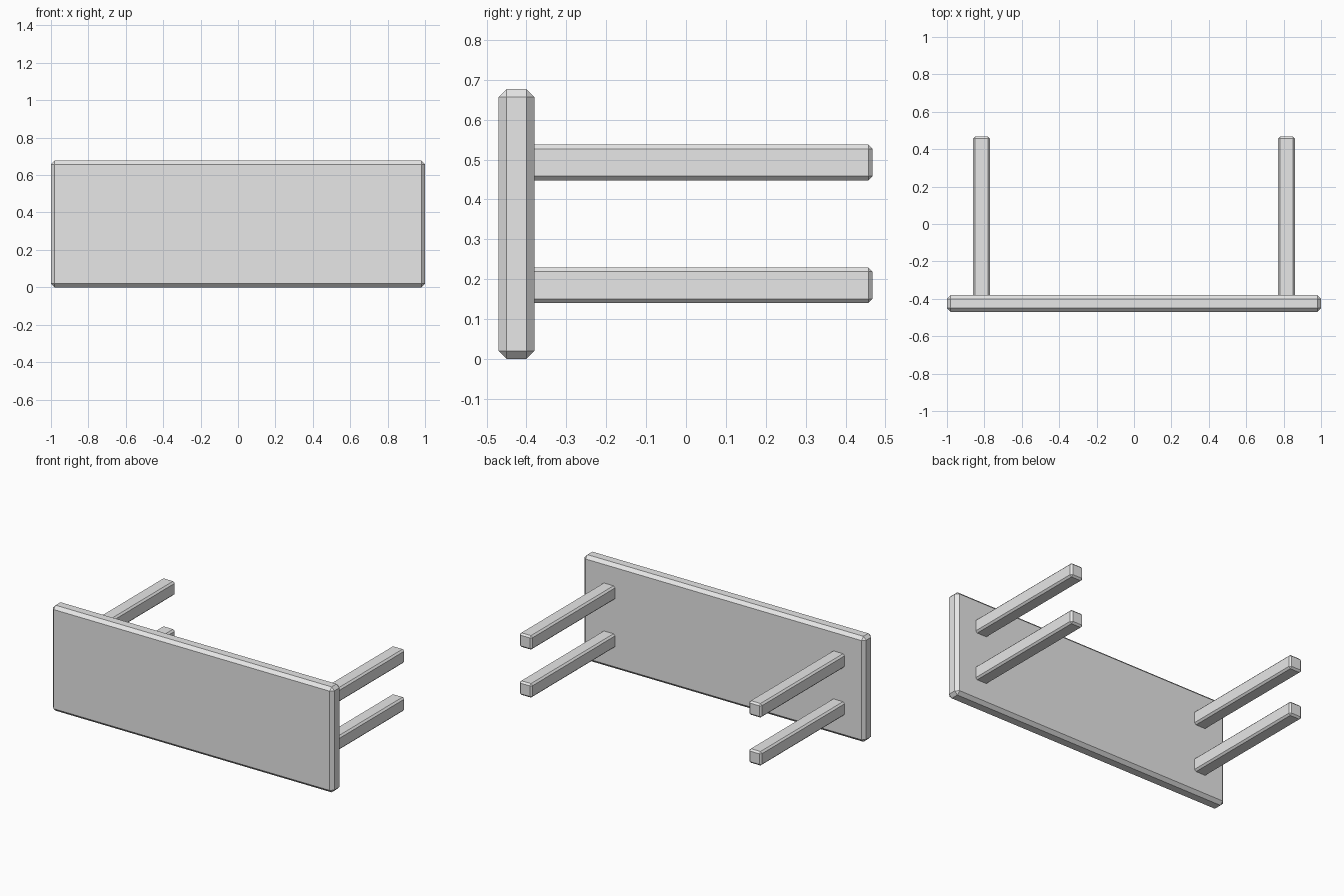
import bpy
import bmesh
from mathutils import Vector

cube = bpy.data.objects.get("Cube")
if cube:
    bpy.data.objects.remove(cube, do_unlink=True)

grey = bpy.data.materials.new("plain_grey")
grey.use_nodes = True
colour = (0.8, 0.8, 0.8, 1)
grey.diffuse_color = colour
grey.node_tree.nodes["Principled BSDF"].inputs["Base Color"].default_value = colour


def chamfered_box(name, low, high, chamfer):
    """Box between two corners with flat chamfered edges."""
    low, high = Vector(low), Vector(high)
    bm = bmesh.new()
    bmesh.ops.create_cube(bm, size=1)
    bmesh.ops.scale(bm, vec=high - low, verts=bm.verts)
    bmesh.ops.translate(bm, vec=(low + high) / 2, verts=bm.verts)
    bmesh.ops.bevel(bm, geom=bm.edges[:], offset=chamfer, segments=1,
                    profile=0.5, affect='EDGES')
    mesh = bpy.data.meshes.new(name)
    bm.to_mesh(mesh)
    bm.free()
    mesh.materials.append(grey)
    obj = bpy.data.objects.new(name, mesh)
    bpy.context.collection.objects.link(obj)
    return obj


# Table top, standing on its long edge
chamfered_box("table_top", (-1, -0.47, 0), (1, -0.38, 0.677), 0.02)

# Four legs pointing backwards
for side, x in (("left", 0.815), ("right", -0.815)):
    for level, z in (("lower", 0.185), ("upper", 0.493)):
        chamfered_box(f"{level}_{side}_leg", (x - 0.045, -0.42, z - 0.045),
                      (x + 0.045, 0.468, z + 0.045), 0.011)
